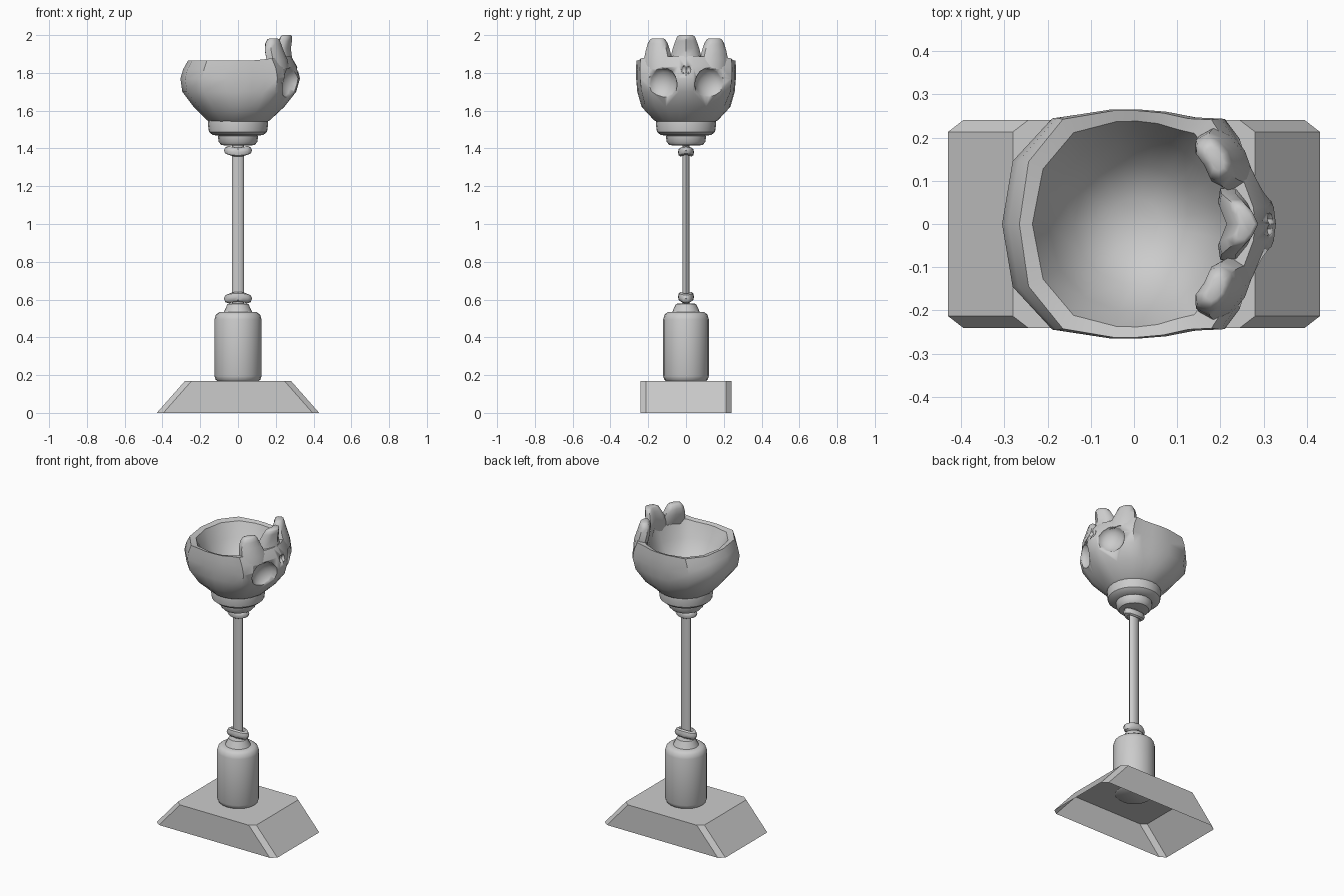
import bpy, bmesh, math
from mathutils import Vector, Matrix

if "Cube" in bpy.data.objects:
    bpy.data.objects.remove(bpy.data.objects["Cube"])


def finish(bm, name, angle=40):
    bmesh.ops.recalc_face_normals(bm, faces=bm.faces)
    me = bpy.data.meshes.new(name)
    bm.to_mesh(me)
    bm.free()
    ob = bpy.data.objects.new(name, me)
    bpy.context.collection.objects.link(ob)
    bpy.ops.object.select_all(action='DESELECT')
    bpy.context.view_layer.objects.active = ob
    ob.select_set(True)
    if angle:
        bpy.ops.object.shade_smooth_by_angle(angle=math.radians(angle))
    return ob


def loft(name, rings, cap_start=True, cap_end=True, angle=40):
    bm = bmesh.new()
    loops = [[bm.verts.new(p) for p in r] for r in rings]
    n = len(loops[0])
    for a, b in zip(loops, loops[1:]):
        for i in range(n):
            bm.faces.new((a[i], a[(i + 1) % n], b[(i + 1) % n], b[i]))
    if cap_start:
        bm.faces.new(loops[0][::-1])
    if cap_end:
        bm.faces.new(loops[-1])
    ob = finish(bm, name, angle)
    return ob


def lathe(name, profile, n=16, sy=1.0):
    rings = [[(r * math.cos(2 * math.pi * i / n), sy * r * math.sin(2 * math.pi * i / n), z)
              for i in range(n)] for r, z in profile]
    return loft(name, rings)


# Hollow sloped base with clipped corners, open underneath
def base_ring(hx, z):
    hy, cx, cy = 0.24, 0.035, 0.027
    return [(hx - cx, -hy, z), (hx, cy - hy, z), (hx, hy - cy, z), (hx - cx, hy, z),
            (cx - hx, hy, z), (-hx, hy - cy, z), (-hx, cy - hy, z), (cx - hx, -hy, z)]


loft("base", [base_ring(0.43, 0), base_ring(0.28, 0.17)], cap_start=False, angle=0)

# Pedestal drum, neck and flattened rod
lathe("pedestal", [(0.105, 0.165), (0.118, 0.175), (0.125, 0.195), (0.125, 0.495), (0.117, 0.52),
                   (0.1, 0.533), (0.075, 0.535), (0.055, 0.577), (0.03, 0.58)], 20, 0.97)
lathe("rod", [(0.033, 0.57), (0.033, 1.43)], 12, 0.56)


# Bent oval collars at both rod ends
def collar(name, z0, h, bend):
    rings = []
    for i in range(16):
        a = 2 * math.pi * i / 16
        ring = []
        for j in range(8):
            b = 2 * math.pi * j / 8
            r = 0.048 + 0.027 * math.cos(b)
            ring.append((r * math.cos(a), 0.57 * r * math.sin(a),
                         z0 + h * math.sin(b) + bend * math.cos(2 * a)))
        rings.append(ring)
    rings.append(rings[0])
    ob = loft(name, rings, False, False)
    bm = bmesh.new()
    bm.from_mesh(ob.data)
    bmesh.ops.remove_doubles(bm, verts=bm.verts, dist=1e-5)
    bmesh.ops.recalc_face_normals(bm, faces=bm.faces)
    bm.to_mesh(ob.data)
    bm.free()


collar("lower_collar", 0.61, 0.026, -0.005)
collar("upper_collar", 1.385, 0.024, 0.005)

# Stepped cups under the bowl
lathe("small_cup", [(0.06, 1.415), (0.088, 1.418), (0.103, 1.435), (0.106, 1.465), (0.09, 1.475), (0.06, 1.48)], 20)
lathe("large_cup", [(0.09, 1.465), (0.135, 1.472), (0.154, 1.488), (0.16, 1.53), (0.157, 1.55), (0.12, 1.555)], 24)

# Skull bowl: half outline mirrored, scaled per level
half = [(1, 0), (.985, .15), (.88, .45), (.76, .72), (.64, .92), (.45, .93), (.24, .98),
        (.03, 1), (-.18, 1), (-.62, .925), (-.92, .55), (-1, 0)]
outline = half + [(x, -y) for x, y in half[-2:0:-1]]


def skull_ring(z, xb, xf, yh, mix, rise):
    ring = []
    for u, v in outline:
        p = Vector((u, v))
        p = p.normalized().lerp(p, mix)
        lift = rise * max(0, p.x - 0.3) / 0.7
        ring.append((p.x * (xf if p.x > 0 else xb), p.y * yh, z + lift))
    return ring


levels = [(1.52, .12, .12, .12, 0, 0), (1.55, .165, .17, .17, 0, 0), (1.62, .235, .245, .235, .4, 0),
          (1.70, .295, .308, .258, .9, 0), (1.77, .305, .328, .264, 1, 0), (1.82, .29, .312, .265, 1, .015),
          (1.865, .265, .28, .262, 1, .025), (1.857, .235, .228, .238, .6, .025), (1.77, .2, .195, .205, 0, 0),
          (1.67, .14, .14, .14, 0, 0), (1.62, .06, .06, .06, 0, 0)]
skull = loft("skull_bowl", [skull_ring(*l) for l in levels])


# Eye sockets and nostrils cut by hidden ellipsoids
def cut(name, loc, size, yaw, seg=14):
    bm = bmesh.new()
    m = Matrix.Translation(loc) @ Matrix.Rotation(yaw, 4, 'Z') @ Matrix.Diagonal((*size, 1)) \
        @ Matrix.Rotation(math.pi / 2, 4, 'Y')
    bmesh.ops.create_uvsphere(bm, u_segments=seg, v_segments=8, radius=1, matrix=m)
    ob = finish(bm, name)
    ob.hide_render = True
    ob.hide_viewport = True
    mod = skull.modifiers.new(name, 'BOOLEAN')
    mod.operation = 'DIFFERENCE'
    mod.solver = 'EXACT'
    mod.object = ob


for s in (1, -1):
    cut("eye_cutter", (0.288, s * 0.128, 1.742), (0.065, 0.088, 0.09), s * math.radians(28))
    cut("nostril_cutter", (0.322, s * 0.012, 1.818), (0.025, 0.015, 0.026), 0, 8)

# Apply cuts
dg = bpy.context.evaluated_depsgraph_get()
for o in bpy.data.objects:
    o.hide_viewport = False
bpy.context.view_layer.update()
dg = bpy.context.evaluated_depsgraph_get()
mesh = bpy.data.meshes.new_from_object(skull.evaluated_get(dg))
skull.modifiers.clear()
skull.data = mesh
for o in [o for o in bpy.data.objects if "cutter" in o.name]:
    bpy.data.objects.remove(o)


# Three upright teeth; sections are (x centre, z, half depth, half width)
def tooth(name, sections, y0, yaw, bend):
    shape = [(1, 0), (.9, .6), (.5, 1), (-.5, 1), (-1, .6), (-1, 0),
             (-1, -.6), (-.5, -1), (.5, -1), (.9, -.6)]
    rings = []
    for cx, z, d, w in sections:
        ring = []
        for u, v in shape:
            p = Vector((u * d - bend * abs(v * w), v * w, 0))
            p.rotate(Matrix.Rotation(yaw, 3, 'Z'))
            ring.append((cx + p.x, y0 + p.y, z))
        rings.append(ring)
    loft(name, rings, angle=50)


tooth("centre_tooth", [(.265, 1.82, .035, .085), (.25, 1.88, .036, .082), (.247, 1.93, .033, .07),
                       (.256, 1.97, .03, .056), (.262, 1.993, .025, .047), (.262, 2.0, .017, .035)], 0, 0, .4)
for s in (1, -1):
    tooth("side_tooth", [(.225, 1.82, .036, .075), (.212, 1.87, .04, .075), (.196, 1.92, .037, .063),
                         (.19, 1.955, .032, .052), (.19, 1.977, .024, .04), (.19, 1.983, .014, .028)],
          s * 0.152, s * math.radians(30), .1)
